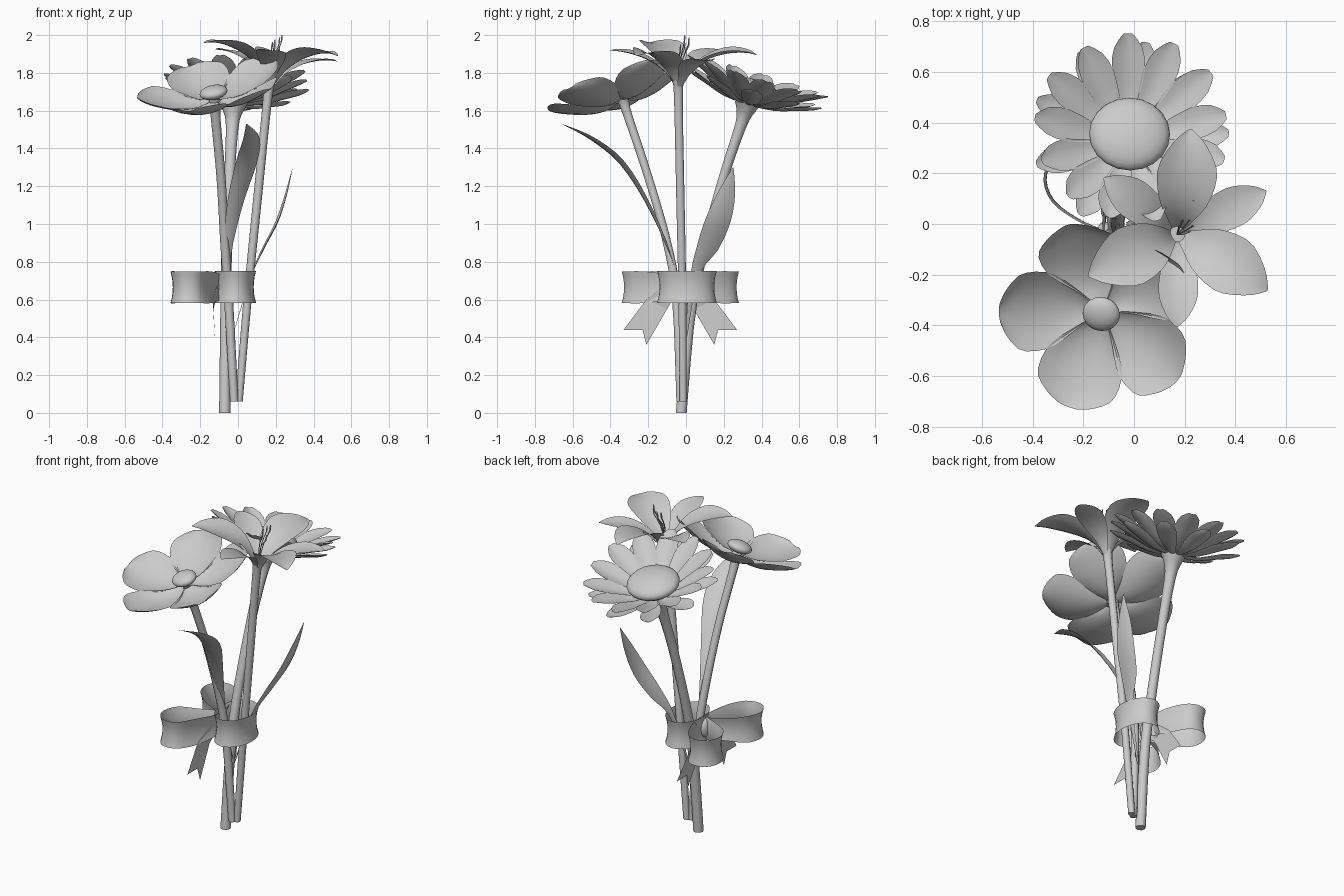
import bpy, math, random
from mathutils import Vector, Matrix

if "Cube" in bpy.data.objects:
    bpy.data.objects.remove(bpy.data.objects["Cube"])

random.seed(4)


def spline(pts, n, closed=False):
    """Catmull-Rom samples through points of any dimension."""
    m = len(pts)
    out = []
    for k in range(n + (0 if closed else 1)):
        f = k / n * (m if closed else m - 1)
        i = min(int(f), m - 1 if closed else m - 2)
        t = f - i
        idx = [(i + d) % m if closed else min(max(i + d, 0), m - 1) for d in (-1, 0, 1, 2)]
        a, b, c, d = (pts[j] for j in idx)
        out.append([0.5 * (2 * q + (r - p) * t + (2 * p - 5 * q + 4 * r - s) * t * t
                           + (3 * q - p - 3 * r + s) * t ** 3)
                    for p, q, r, s in zip(a, b, c, d)])
    return out


def make(name, verts, faces, smooth=True):
    me = bpy.data.meshes.new(name)
    me.from_pydata([tuple(v) for v in verts], [], faces)
    me.update()
    if smooth:
        me.shade_smooth()
    ob = bpy.data.objects.new(name, me)
    bpy.context.collection.objects.link(ob)
    return ob


def sheet(pts, side, n=10, cols=6, cup=0.0, closed=False):
    """Strip along (x, y, z, half width) points; returns vertices and faces."""
    s = spline(pts, n, closed)
    m = len(s)
    verts, faces = [], []
    sd = Vector(side).normalized()
    for i, p in enumerate(s):
        a = Vector(s[(i - 1) % m if closed else max(i - 1, 0)][:3])
        b = Vector(s[(i + 1) % m if closed else min(i + 1, m - 1)][:3])
        nor = (b - a).cross(sd).normalized()
        w = max(p[3], 0.001)
        for j in range(cols + 1):
            u = 2 * j / cols - 1
            verts.append(Vector(p[:3]) + sd * (u * w) + nor * (cup * w * u * u))
    c = cols + 1
    for i in range(m if closed else m - 1):
        k = (i + 1) % m
        for j in range(cols):
            faces.append((i * c + j, k * c + j, k * c + j + 1, i * c + j + 1))
    return verts, faces


def tube(name, pts, n=14, sides=10):
    """Upright tube along (x, y, z, radius) points with capped ends."""
    s = spline(pts, n)
    verts = [(x + r * math.cos(math.tau * j / sides), y + r * math.sin(math.tau * j / sides), z)
             for x, y, z, r in s for j in range(sides)]
    faces = [(i * sides + j, i * sides + (j + 1) % sides,
              (i + 1) * sides + (j + 1) % sides, (i + 1) * sides + j)
             for i in range(len(s) - 1) for j in range(sides)]
    faces += [tuple(range(sides))[::-1], tuple(range(len(verts) - sides, len(verts)))]
    ob = make(name, verts, faces)
    ob.data.set_sharp_from_angle(angle=math.radians(50))
    return ob


def frame(loc, normal):
    q = Vector((0, 0, 1)).rotation_difference(Vector(normal).normalized())
    return Matrix.Translation(loc) @ q.to_matrix().to_4x4()


def petals(name, mat, profile, angles, cup, n=10, cols=6, vary=0.0):
    """Ring of petals from one (radius, height, half width) profile."""
    verts, faces = [], []
    for a in angles:
        k = 1 + random.uniform(-vary, vary)
        v, f = sheet([(r * k, 0, h, w) for r, h, w in profile], (0, 1, 0), n, cols, cup)
        base = len(verts)
        rot = mat @ Matrix.Rotation(math.radians(a), 4, 'Z')
        verts += [rot @ p for p in v]
        faces += [tuple(base + i for i in q) for q in f]
    return make(name, verts, faces)


def blob(name, mat, height, size):
    bpy.ops.mesh.primitive_uv_sphere_add(segments=20, ring_count=12)
    ob = bpy.context.object
    ob.name = name
    ob.data.transform(mat @ Matrix.Translation((0, 0, height)) @ Matrix.Diagonal((*size, 1)))
    ob.data.shade_smooth()
    return ob


# Round-petalled flower, leaning to the front left
m = frame((-0.12, -0.34, 1.65), (-0.2, -0.33, 1))
petals("round_petals", m,
       [(0.03, 0, 0.025), (0.11, -0.015, 0.085), (0.22, 0.005, 0.155), (0.33, 0.05, 0.16), (0.385, 0.08, 0.10),
        (0.405, 0.095, 0.045)],
       [33, 106, 178, 250, 321], 0.28, 14, 8, 0.02)
blob("round_flower_center", m, 0.05, (0.075, 0.07, 0.035))
tube("round_flower_stem", [(-0.02, -0.03, 0.06, 0.022), (-0.05, -0.05, 0.6, 0.024), (-0.07, -0.1, 0.9, 0.024),
                           (-0.09, -0.2, 1.25, 0.024), (-0.12, -0.31, 1.58, 0.026), (-0.12, -0.335, 1.66, 0.035)])

# Daisy, leaning to the back, with an inner and a flatter outer ring
m = frame((-0.02, 0.335, 1.64), (0.04, 0.3, 1))
petals("daisy_petals", m,
       [(0.04, 0, 0.015), (0.15, 0.03, 0.04), (0.26, 0.085, 0.066), (0.34, 0.125, 0.055), (0.385, 0.15, 0.018)],
       [360 / 13 * i + 8 for i in range(13)], 0.3, 8, 4, 0.03)
petals("daisy_outer_petals", m,
       [(0.04, -0.01, 0.015), (0.15, 0.0, 0.04), (0.26, 0.035, 0.06), (0.34, 0.06, 0.05), (0.385, 0.085, 0.015)],
       [40 * i for i in range(9)], 0.3, 8, 4, 0.03)
blob("daisy_center", m, 0.07, (0.16, 0.15, 0.06))
tube("daisy_stem", [(-0.07, -0.025, 0.0, 0.03), (-0.065, 0.02, 0.5, 0.029), (-0.06, 0.09, 0.85, 0.028),
                    (-0.045, 0.2, 1.25, 0.028), (-0.03, 0.29, 1.52, 0.034), (-0.025, 0.32, 1.60, 0.055),
                    (-0.02, 0.335, 1.65, 0.08)], 20)

# Lily, facing up
m = frame((0.17, -0.04, 1.73), (0.1, 0.04, 1))
petals("lily_wide_petals", m,
       [(0.012, 0, 0.015), (0.06, 0.08, 0.05), (0.14, 0.145, 0.10), (0.25, 0.185, 0.118), (0.35, 0.195, 0.065),
        (0.41, 0.185, 0.004)], [85, -34, 205], 0.22, 14, 6)
petals("lily_narrow_petals", m,
       [(0.015, -0.01, 0.012), (0.065, 0.065, 0.035), (0.15, 0.125, 0.07), (0.25, 0.16, 0.078), (0.33, 0.172, 0.045),
        (0.375, 0.172, 0.003)], [26, 267, 145], 0.15, 14, 6)
tube("lily_stem", [(0.005, -0.015, 0.06, 0.02), (0.055, -0.02, 0.65, 0.022), (0.105, -0.03, 1.15, 0.023),
                   (0.155, -0.04, 1.65, 0.024), (0.17, -0.04, 1.76, 0.032)])
for i in range(6):
    a = math.tau * i / 6
    dx, dy = 0.025 * math.cos(a), 0.025 * math.sin(a)
    z = 2.0 - 0.012 * i
    tube("stamen", [(0.17, -0.04, 1.75, 0.003), (0.185 + dx / 2, -0.03 + dy / 2, 1.87, 0.003),
                    (0.203 + dx, -0.01 + dy, z - 0.04, 0.003), (0.206 + dx, -0.008 + dy, z - 0.02, 0.005),
                    (0.208 + dx, -0.006 + dy, z, 0.002)], 8, 6)

# Long leaves
v, f = sheet([(-0.03, -0.02, 0.45, 0.006), (-0.055, -0.07, 0.78, 0.014), (-0.02, -0.19, 1.07, 0.042),
              (0.045, -0.34, 1.31, 0.06), (0.072, -0.50, 1.445, 0.045), (0.045, -0.66, 1.53, 0.002)],
             (0.97, 0.15, 0.15), 18, 4, 0.2)
make("front_leaf", v, f)
v, f = sheet([(-0.03, 0.0, 0.4, 0.006), (0.07, 0.045, 0.72, 0.022), (0.14, 0.115, 0.87, 0.058),
              (0.215, 0.17, 1.015, 0.067), (0.26, 0.215, 1.16, 0.046), (0.29, 0.25, 1.3, 0.002)],
             (-0.12, 0.97, -0.12), 18, 4, 0.15)
make("side_leaf", v, f)

# Ribbon band around the stems
v, f = sheet([(-0.015 + 0.098 * math.cos(a), 0.005 + 0.145 * math.sin(a), 0.667, 0.085)
              for a in [math.tau * i / 12 for i in range(12)]], (0, 0, 1), 28, 6, 0.15, True)
make("ribbon_band", v, f)

# Bow loops and notched tails, mirrored about the knot
ky = -0.03
loop = [(-0.115, 0.01), (-0.22, 0.052), (-0.315, 0.125), (-0.345, 0.215), (-0.30, 0.29),
        (-0.215, 0.285), (-0.155, 0.19), (-0.11, 0.06)]
for s, label in ((1, "back"), (-1, "front")):
    v, f = sheet([(x, ky + s * y, 0.665, 0.084 if y > 0.07 else 0.07) for x, y in loop],
                 (0, 0, 1), 28, 6, -0.15 * s, True)
    make(label + "_bow_loop", v, f)
    tail = [(-0.11, 0.0, 0.68), (-0.11, 0.03, 0.62), (-0.13, 0.07, 0.55), (-0.12, 0.18, 0.36),
            (-0.125, 0.20, 0.44), (-0.125, 0.30, 0.44), (-0.135, 0.18, 0.60), (-0.11, 0.08, 0.68)]
    make(label + "_ribbon_tail", [(x, ky + s * y, z) for x, y, z in tail],
         [(0, 1, 7), (1, 2, 6, 7), (2, 3, 4), (2, 4, 6), (4, 5, 6)], False)
blob("bow_knot", Matrix.Translation((-0.115, ky, 0.667)), 0, (0.03, 0.04, 0.06))
